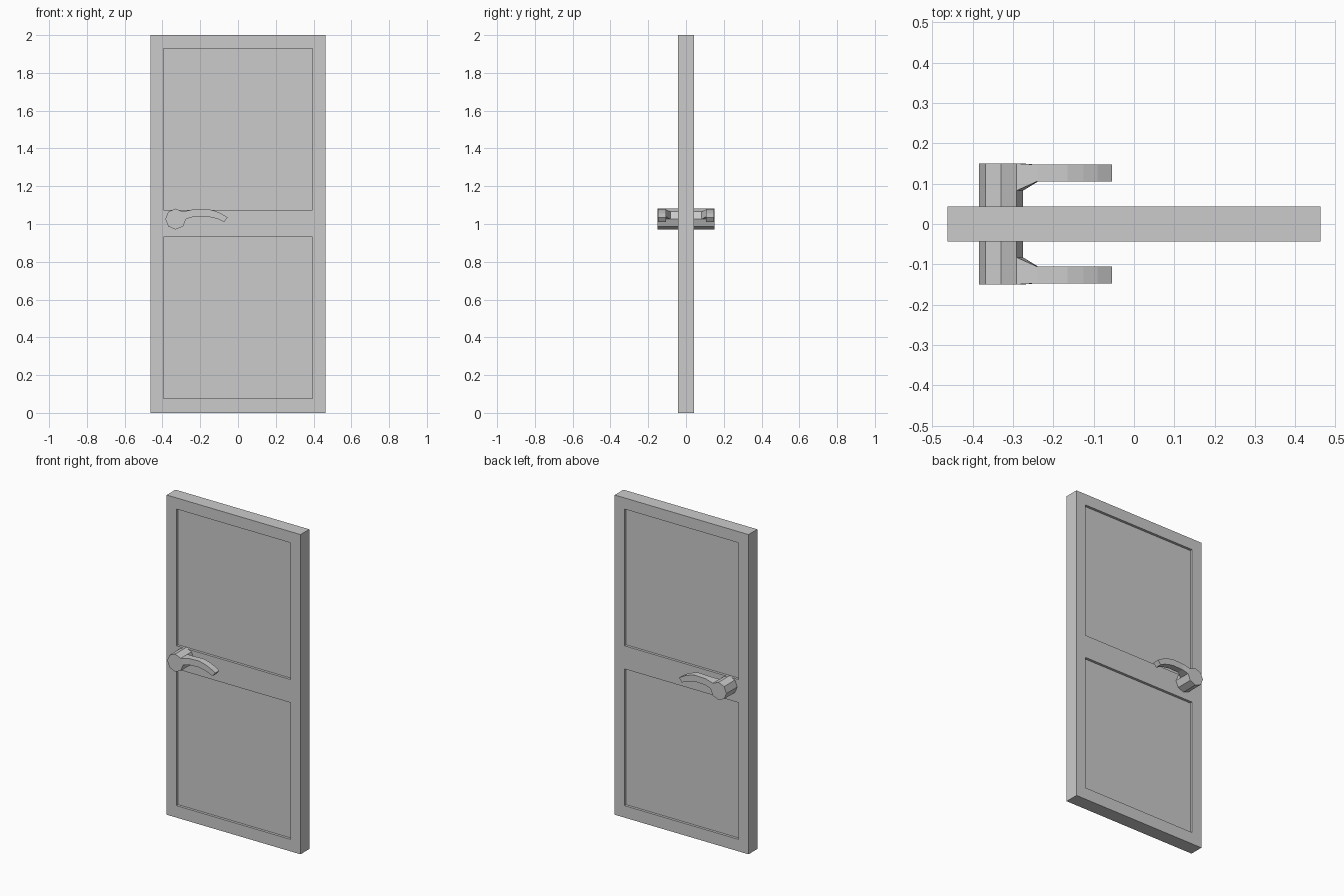
import bpy, bmesh
from math import cos, sin, pi
from mathutils import Vector

if "Cube" in bpy.data.objects:
    bpy.data.objects.remove(bpy.data.objects["Cube"])

W, T, H = 0.463, 0.0435, 2.0      # half width, half thickness, height
PX = 0.395                        # panel half width
PANELS = [(0.075, 0.93), (1.075, 1.93)]
RECESS = 0.016


def finish(bm, name):
    bmesh.ops.recalc_face_normals(bm, faces=bm.faces[:])
    me = bpy.data.meshes.new(name)
    bm.to_mesh(me)
    bm.free()
    ob = bpy.data.objects.new(name, me)
    bpy.context.collection.objects.link(ob)
    return ob


def loft(rings, name):
    """Join equal-length closed rings of points and cap both ends."""
    bm = bmesh.new()
    vs = [[bm.verts.new(p) for p in r] for r in rings]
    n = len(vs[0])
    for a, b in zip(vs, vs[1:]):
        for i in range(n):
            j = (i + 1) % n
            bm.faces.new((a[i], a[j], b[j], b[i]))
    bm.faces.new(vs[0])
    bm.faces.new(vs[-1])
    return finish(bm, name)


def mirror_y(ob):
    m = ob.modifiers.new("both_sides", 'MIRROR')
    m.use_axis = (False, True, False)


# Door slab, cut along the panel borders
bm = bmesh.new()
bmesh.ops.create_cube(bm, size=1)
for v in bm.verts:
    v.co = Vector((v.co.x * 2 * W, v.co.y * 2 * T, (v.co.z + 0.5) * H))
cuts = [((x, 0, 0), (1, 0, 0)) for x in (-PX, PX)]
cuts += [((0, 0, z), (0, 0, 1)) for p in PANELS for z in p]
for co, no in cuts:
    bmesh.ops.bisect_plane(bm, geom=bm.verts[:] + bm.edges[:] + bm.faces[:],
                           plane_co=co, plane_no=no)

# Recessed panels on both faces
bm.normal_update()
panels = []
for f in bm.faces:
    c = f.calc_center_median()
    if abs(f.normal.y) > 0.9 and abs(c.x) < PX and any(a < c.z < b for a, b in PANELS):
        panels.append(f)
for f in bmesh.ops.extrude_discrete_faces(bm, faces=panels)['faces']:
    s = 1 if f.calc_center_median().y > 0 else -1
    for v in f.verts:
        v.co.y -= s * RECESS
finish(bm, "door_slab")

# Eight-sided handle hub
CX, CZ, R = -0.33, 1.026, 0.055
hub = loft([[(CX + R * cos(i * pi / 4), y, CZ + R * sin(i * pi / 4)) for i in range(8)]
            for y in (0.035, 0.15)], "handle_hub")
mirror_y(hub)

# Curved lever: top x, z, bottom x, z, inner y, outer y
SECTIONS = [
    (-0.300, 1.060, -0.290, 1.010, 0.074, 0.150),
    (-0.291, 1.065, -0.275, 1.026, 0.083, 0.150),
    (-0.240, 1.077, -0.237, 1.038, 0.106, 0.147),
    (-0.165, 1.080, -0.170, 1.040, 0.106, 0.147),
    (-0.125, 1.070, -0.134, 1.034, 0.106, 0.147),
    (-0.090, 1.056, -0.104, 1.025, 0.106, 0.147),
    (-0.055, 1.035, -0.074, 1.010, 0.106, 0.147),
]
lever = loft([[(tx, y0, tz), (tx, y1, tz), (bx, y1, bz), (bx, y0, bz)]
              for tx, tz, bx, bz, y0, y1 in SECTIONS], "handle_lever")
mirror_y(lever)
